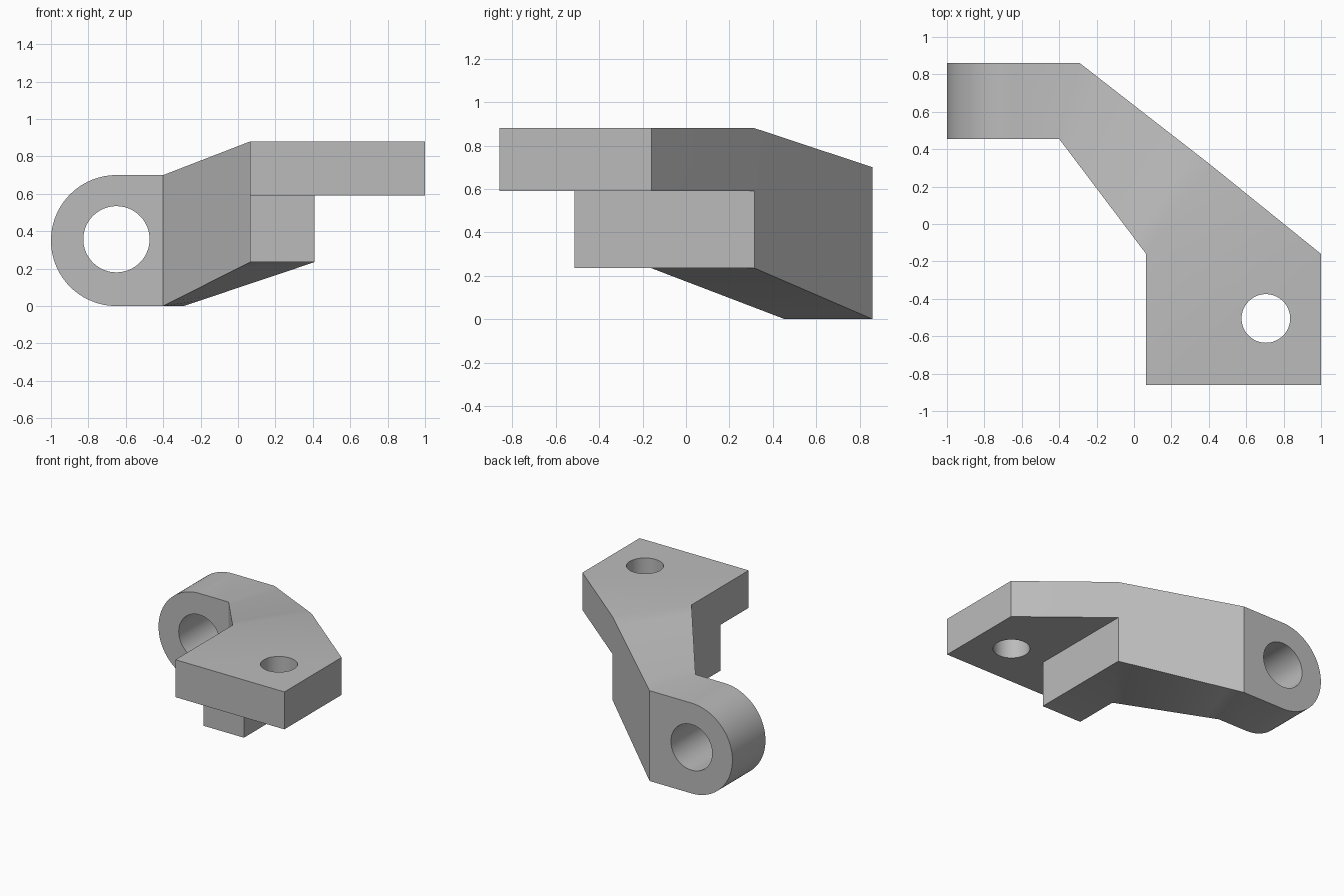
import bpy, bmesh, math
from mathutils import Vector

cube = bpy.data.objects.get("Cube")
if cube:
    bpy.data.objects.remove(cube, do_unlink=True)

grey = bpy.data.materials.new("plain grey")
grey.use_nodes = True
colour = (0.5, 0.5, 0.5, 1)
grey.diffuse_color = colour
grey.node_tree.nodes["Principled BSDF"].inputs["Base Color"].default_value = colour


def loft(name, sections):
    """Solid skinned through a list of equal-length closed sections."""
    bm = bmesh.new()
    rings = [[bm.verts.new(p) for p in s] for s in sections]
    n = len(rings[0])
    for a, b in zip(rings, rings[1:]):
        for i in range(n):
            j = (i + 1) % n
            bm.faces.new((a[i], a[j], b[j], b[i]))
    bm.faces.new(rings[0])
    bm.faces.new(rings[-1])
    bmesh.ops.recalc_face_normals(bm, faces=bm.faces)
    mesh = bpy.data.meshes.new(name)
    bm.to_mesh(mesh)
    bm.free()
    mesh.materials.append(grey)
    ob = bpy.data.objects.new(name, mesh)
    bpy.context.collection.objects.link(ob)
    return ob


def prism(name, outline, z0, z1):
    return loft(name, [[(x, y, z) for x, y in outline] for z in (z0, z1)])


def circle(cx, cy, r, start=0, sweep=360, n=64):
    return [(cx + r * math.cos(math.radians(start + sweep * i / n)),
             cy + r * math.sin(math.radians(start + sweep * i / n))) for i in range(n)]


def boolean(ob, other, operation):
    mod = ob.modifiers.new(operation.title(), 'BOOLEAN')
    mod.object, mod.operation, mod.solver = other, operation, 'EXACT'
    bpy.context.view_layer.objects.active = ob
    bpy.ops.object.modifier_apply(modifier=mod.name)
    bpy.data.objects.remove(other, do_unlink=True)


# Corners where the arm meets the eye (a, b) and the plate (d, c)
a, b = (-0.4, 0.455), (-0.29, 0.86)
d, c = (0.065, -0.16), (0.41, 0.316)
top, under, base = 0.88, 0.59, 0.235
eye_r = 0.35

# Mounting plate and the stub beneath it
plate = prism("bracket", [(0.065, -0.86), (1, -0.86), (1, -0.16), c, d], under, top)
stub = prism("stub", [(0.065, -0.513), (0.41, -0.513), c, d], base, under)

# Sloping arm, ruled between its two end sections
def section(t):
    p, q = Vector(a).lerp(Vector(d), t), Vector(b).lerp(Vector(c), t)
    lo, hi = base * t, 2 * eye_r + (top - 2 * eye_r) * t
    return [(*p, lo), (*q, lo), (*q, hi), (*p, hi)]

steps = 8
arm = loft("arm", [section(i / steps) for i in range(steps + 1)])

# Rounded eye with its slanted inner end
arc = circle(-0.65, eye_r, eye_r, 90, 180, 48) + [(-0.65, 0)]
eye = loft("eye", [[(x, y, z) for x, z in arc] + [(end, y, 0), (end, y, 2 * eye_r)]
                   for end, y in (a, b)])

for part in (stub, arm, eye):
    boolean(plate, part, 'UNION')

# Bores
boolean(plate, prism("plate_bore", circle(0.705, -0.505, 0.13), 0.4, 1), 'DIFFERENCE')
boolean(plate, loft("eye_bore", [[(x, y, z) for x, z in circle(-0.65, 0.357, 0.177)]
                                 for y in (0.3, 1)]), 'DIFFERENCE')

bpy.ops.object.select_all(action='DESELECT')
plate.select_set(True)
bpy.context.view_layer.objects.active = plate
bpy.ops.object.shade_smooth_by_angle(angle=math.radians(20))
